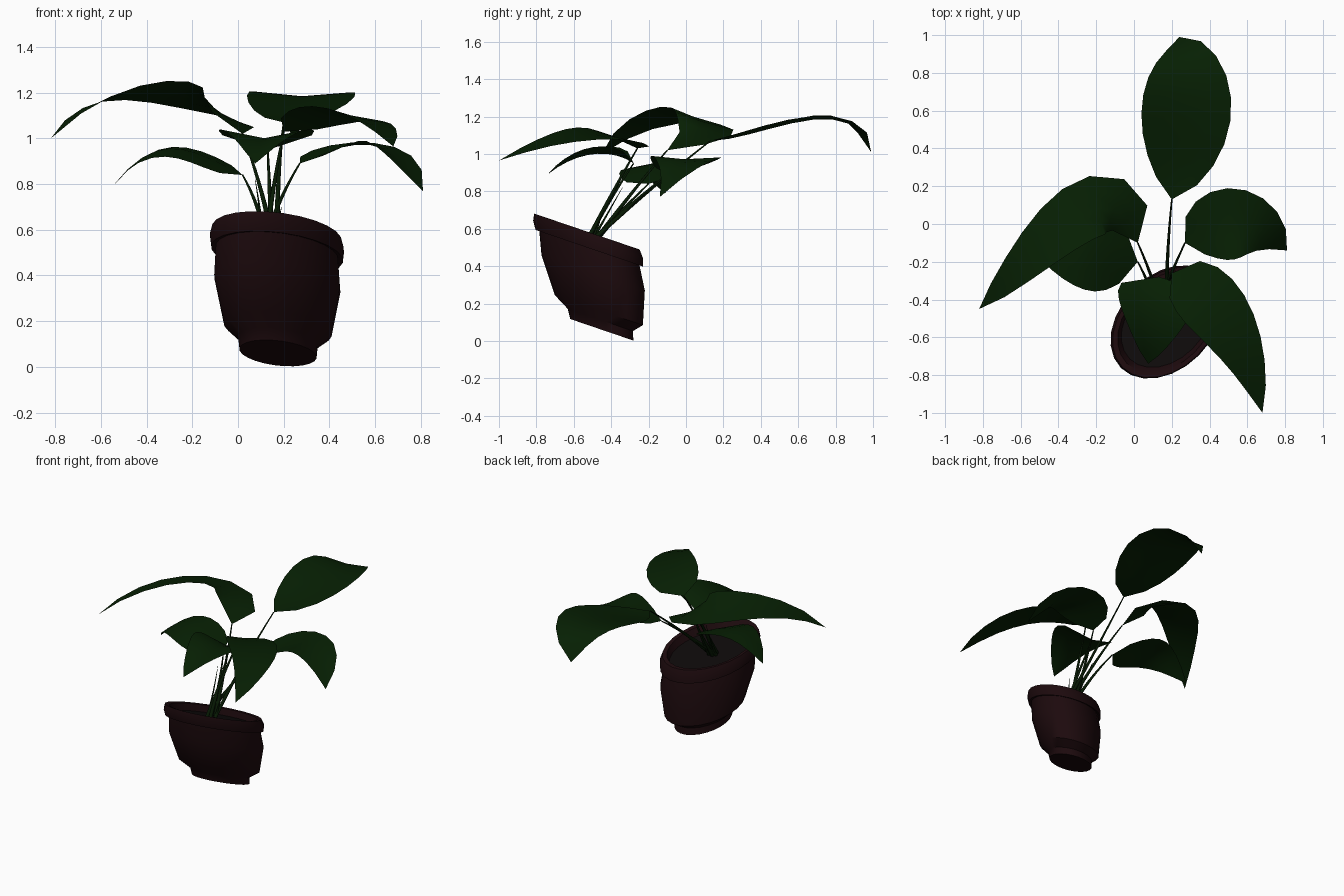
import bpy
import bmesh
import math
from mathutils import Vector

if "Cube" in bpy.data.objects:
    bpy.data.objects.remove(bpy.data.objects["Cube"])


def material(name, rgb):
    m = bpy.data.materials.new(name)
    m.diffuse_color = (*rgb, 1)
    m.use_nodes = True
    m.node_tree.nodes["Principled BSDF"].inputs["Base Color"].default_value = m.diffuse_color
    return m


LEAF = material("leaf green", (0.002, 0.014, 0.001))
STEM = material("stem green", (0.002, 0.010, 0.001))
CLAY = material("dark clay", (0.012, 0.003, 0.004))
EARTH = material("earth", (0.004, 0.003, 0.003))


def finish(name, bm, mat, angle):
    bmesh.ops.remove_doubles(bm, verts=bm.verts, dist=0.0005)
    me = bpy.data.meshes.new(name)
    bm.to_mesh(me)
    bm.free()
    me.materials.append(mat)
    ob = bpy.data.objects.new(name, me)
    bpy.context.collection.objects.link(ob)
    bpy.ops.object.select_all(action='DESELECT')
    ob.select_set(True)
    bpy.context.view_layer.objects.active = ob
    bpy.ops.object.shade_smooth_by_angle(angle=math.radians(angle))


# Leaning pot: rings of a profile placed along a slanted axis, on a tilted oval
BASE = Vector((0.175, -0.45, 0.06))
AXIS = Vector((-0.005, -0.08, 0.525))
U = Vector((0.237, 0.237, -0.081))
V = Vector((-0.171, 0.171, -0.058))
SIDES = 24


def turned(name, profile, mat, lid=False):
    bm = bmesh.new()
    rings = []
    for r, t in profile:
        ring = []
        for i in range(SIDES):
            a = 2 * math.pi * i / SIDES
            ring.append(bm.verts.new(BASE + AXIS * t + (U * math.cos(a) + V * math.sin(a)) * r))
        rings.append(ring)
    for lo, hi in zip(rings, rings[1:]):
        for i in range(SIDES):
            bm.faces.new((lo[i - 1], lo[i], hi[i], hi[i - 1]))
    bm.faces.new(rings[0])
    if lid:
        bm.faces.new(rings[-1])
    bmesh.ops.recalc_face_normals(bm, faces=bm.faces)
    finish(name, bm, mat, 40)


turned("pot", [(0.58, 0), (0.6, 0.1), (0.81, 0.2), (0.95, 0.58), (0.92, 0.84),
               (0.99, 0.83), (1.01, 0.92), (0.97, 1), (0.88, 0.99), (0.8, 0.86)], CLAY)
turned("soil", [(0.78, 0.84), (0.815, 0.89)], EARTH, True)


def along(p, t):
    # cubic that passes evenly through four points
    a, b, c = 3 * t - 1, 3 * t - 2, t - 1
    return (p[0] * (-a * b * c / 2) + p[1] * (9 * t * b * c / 2)
            - p[2] * (9 * t * a * c / 2) + p[3] * (t * a * b / 2))


# Leaf blade: rounded width along an arched spine, each half sloped up or down
def leaf(name, spine, widths, peak, slopes):
    bm = bmesh.new()
    power = math.log(0.5) / math.log(peak)
    rows, steps = [], 9
    for i in range(steps + 1):
        t = i / steps
        p = along(spine, t)
        d = along(spine, t + 0.02) - along(spine, t - 0.02)
        side = Vector((-d.y, d.x, 0)).normalized()
        w = max(0, math.sin(math.pi * t ** power)) ** 0.8
        row = []
        for k in (1, 0.5, 0, -0.5, -1):
            n = 0 if k >= 0 else 1
            out = abs(k) * w * widths[n]
            sign = 1 if k >= 0 else -1
            row.append(bm.verts.new(p + side * out * sign + Vector((0, 0, out * slopes[n]))))
        rows.append(row)
    for lo, hi in zip(rows, rows[1:]):
        for j in range(4):
            bm.faces.new((lo[j], hi[j], hi[j + 1], lo[j + 1]))
    finish(name, bm, LEAF, 50)


def stem(name, points, r0, r1):
    cu = bpy.data.curves.new(name, 'CURVE')
    cu.dimensions = '3D'
    cu.bevel_depth = 1
    cu.bevel_resolution = 1
    cu.use_fill_caps = True
    sp = cu.splines.new('NURBS')
    sp.points.add(len(points) - 1)
    for i, p in enumerate(points):
        sp.points[i].co = (*p, 1)
        sp.points[i].radius = r0 + (r1 - r0) * i / (len(points) - 1)
    sp.use_endpoint_u = True
    sp.order_u = 3
    sp.resolution_u = 5
    cu.materials.append(STEM)
    bpy.context.collection.objects.link(bpy.data.objects.new(name, cu))


# Leaf with its stem, rooted in a small ring in the soil
def frond(name, turn, spine, widths, peak, slopes):
    spine = [Vector(p) for p in spine]
    leaf(name + "_leaf", spine, widths, peak, slopes)
    start = Vector((0.14 + 0.03 * math.cos(turn), -0.51 + 0.025 * math.sin(turn), 0.53))
    mid = start.lerp(spine[0], 0.5)
    mid.x += (0.14 - mid.x) * 0.35
    mid.z += 0.02
    stem(name + "_stem", [start, mid, spine[0]], 0.014, 0.004)


frond("back", 0, [(0.2, 0.13, 1.07), (0.26, 0.45, 1.135), (0.28, 0.78, 1.185), (0.24, 0.99, 1.01)],
      (0.235, 0.24), 0.48, (0.1, 0.08))
frond("left_upper", 1, [(0.02, -0.1, 1.02), (-0.19, 0.08, 1.175), (-0.5, -0.14, 1.195), (-0.82, -0.45, 1)],
      (0.14, 0.18), 0.36, (0.35, -0.25))
frond("left_lower", 2, [(0.02, -0.2, 0.84), (-0.18, -0.16, 0.935), (-0.36, -0.14, 0.945), (-0.55, -0.11, 0.79)],
      (0.2, 0.16), 0.37, (-0.2, 0.05))
frond("right", 3, [(0.27, -0.1, 0.89), (0.45, -0.02, 0.96), (0.64, -0.02, 0.955), (0.81, -0.14, 0.77)],
      (0.2, 0.18), 0.42, (0.05, 0.1))
frond("front_right", 4, [(0.2, -0.26, 1.03), (0.38, -0.42, 1.1), (0.55, -0.66, 1.085), (0.68, -1, 0.965)],
      (0.19, 0.15), 0.34, (-0.15, 0.25))
frond("front_small", 5, [(0.13, -0.28, 0.95), (0.12, -0.42, 1), (0.1, -0.58, 0.98), (0.075, -0.74, 0.89)],
      (0.21, 0.21), 0.22, (0.2, 0.2))

# Thin young shoots beside the stems
stem("left_shoot", [(0.11, -0.5, 0.54), (0.1, -0.42, 0.68), (0.075, -0.34, 0.82)], 0.009, 0.001)
stem("right_shoot", [(0.17, -0.5, 0.54), (0.175, -0.47, 0.62), (0.19, -0.44, 0.7)], 0.009, 0.001)
